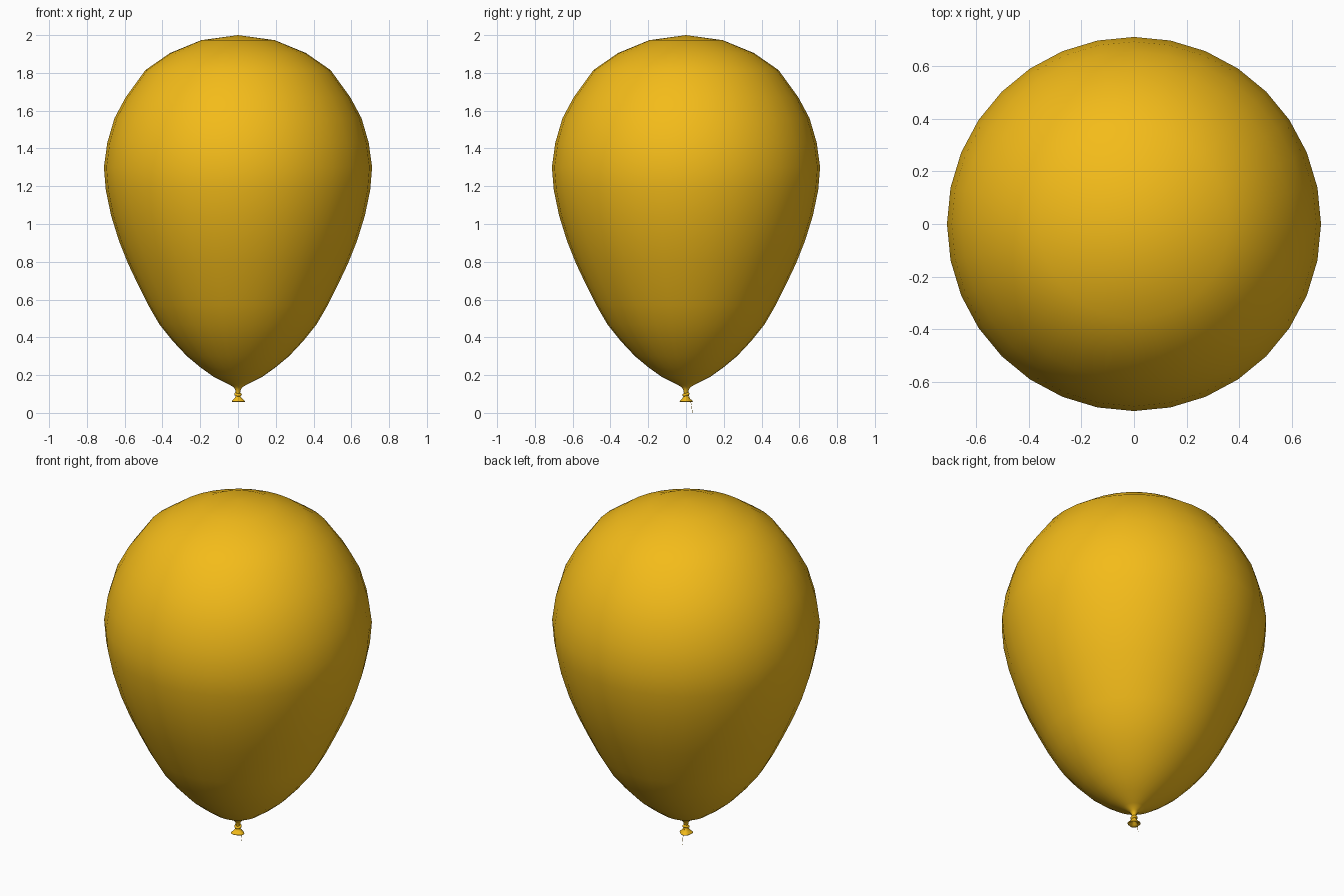
import bpy, bmesh, math

if "Cube" in bpy.data.objects:
    bpy.data.objects.remove(bpy.data.objects["Cube"])

rubber = bpy.data.materials.new("yellow_rubber")
rubber.diffuse_color = (0.9, 0.5, 0.01, 1)
rubber.use_nodes = True
rubber.node_tree.nodes["Principled BSDF"].inputs["Base Color"].default_value = rubber.diffuse_color


def lathe(name, profile, sides, cap_top=False, wave=None):
    """Revolve (radius, z) points around z; wave(angle, row) scales the radius."""
    bm = bmesh.new()
    rings = []
    for row, (r, z) in enumerate(profile):
        ring = []
        for i in range(sides):
            a = 2 * math.pi * i / sides
            k = wave(a, row) if wave else 1
            ring.append(bm.verts.new((r * k * math.cos(a), r * k * math.sin(a), z)))
        rings.append(ring)
    for lo, hi in zip(rings, rings[1:]):
        for i in range(sides):
            j = (i + 1) % sides
            bm.faces.new((lo[i], lo[j], hi[j], hi[i]))
    if cap_top:
        tip = bm.verts.new((0, 0, 2.0))
        for i in range(sides):
            bm.faces.new((rings[-1][i], rings[-1][(i + 1) % sides], tip))
    bmesh.ops.recalc_face_normals(bm, faces=bm.faces)
    for f in bm.faces:
        f.smooth = True
    me = bpy.data.meshes.new(name)
    bm.to_mesh(me)
    bm.free()
    me.materials.append(rubber)
    ob = bpy.data.objects.new(name, me)
    bpy.context.collection.objects.link(ob)
    return ob


# Inflated body, from neck to crown
lathe("balloon_body", [
    (0.011, 0.10), (0.013, 0.12), (0.024, 0.137), (0.06, 0.157), (0.13, 0.192),
    (0.20, 0.242), (0.27, 0.30), (0.345, 0.38), (0.415, 0.467), (0.475, 0.57),
    (0.53, 0.68), (0.582, 0.79), (0.63, 0.91), (0.672, 1.045), (0.70, 1.18),
    (0.71, 1.30), (0.692, 1.43), (0.654, 1.56), (0.595, 1.67), (0.49, 1.815),
    (0.36, 1.905), (0.195, 1.973)], 32, cap_top=True)

# Tied lip: thin flared skirt with a wavy rim, folded back inside
lathe("tied_lip", [
    (0.004, 0.082), (0.020, 0.066), (0.032, 0.058), (0.035, 0.061), (0.032, 0.065),
    (0.022, 0.074), (0.014, 0.086), (0.011, 0.104)], 20,
    wave=lambda a, row: 1 + (0.1 * math.cos(3 * a + 0.5) if row < 6 else 0))

# Knot wrapped round the neck
bpy.ops.mesh.primitive_torus_add(major_segments=20, minor_segments=8, major_radius=0.012,
                                 minor_radius=0.008, location=(0, 0, 0.098),
                                 rotation=(0.3, 0.1, 0))
knot = bpy.context.object
knot.name = "knot"
knot.data.materials.append(rubber)
bpy.ops.object.shade_smooth()

# Short, very thin string hanging behind the lip to the ground
cu = bpy.data.curves.new("string", 'CURVE')
cu.dimensions = '3D'
cu.bevel_depth = 0.001
cu.bevel_resolution = 1
cu.use_fill_caps = True
sp = cu.splines.new('POLY')
path = [(0, 0.014, 0.094), (0, 0.022, 0.07), (0, 0.029, 0.04), (0, 0.034, 0.0)]
sp.points.add(len(path) - 1)
for p, co in zip(sp.points, path):
    p.co = (*co, 1)
cu.materials.append(rubber)
bpy.context.collection.objects.link(bpy.data.objects.new("string", cu))
